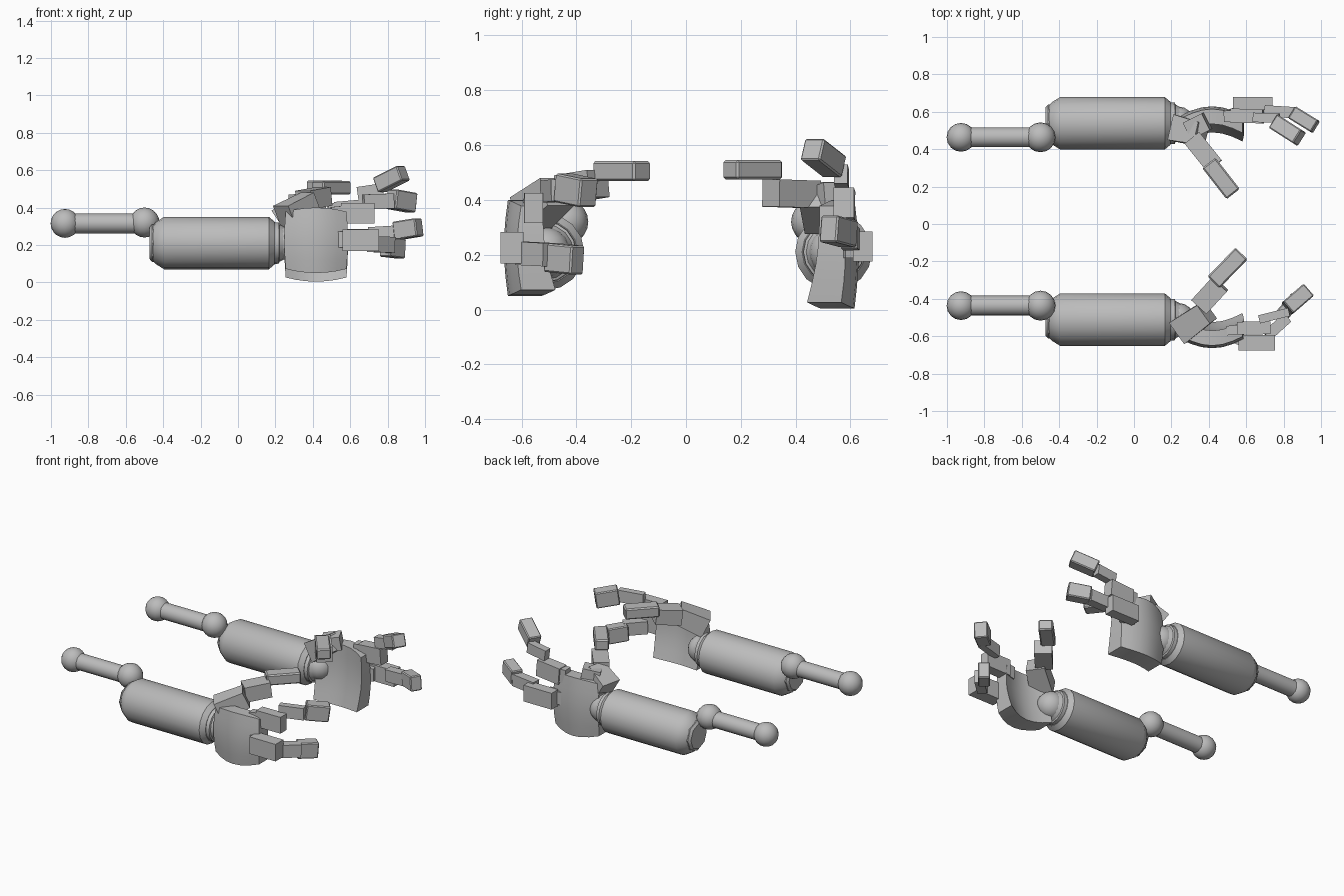
import bpy, bmesh, math
from mathutils import Vector, Matrix

cube = bpy.data.objects.get("Cube")
if cube:
    bpy.data.objects.remove(cube, do_unlink=True)

grey = bpy.data.materials.new("plain_grey")
grey.use_nodes = True
grey.diffuse_color = (0.5, 0.5, 0.5, 1)
grey.node_tree.nodes["Principled BSDF"].inputs["Base Color"].default_value = (0.5, 0.5, 0.5, 1)


def finish(name, bm, smooth=None):
    bmesh.ops.recalc_face_normals(bm, faces=bm.faces)
    mesh = bpy.data.meshes.new(name)
    bm.to_mesh(mesh)
    bm.free()
    mesh.materials.append(grey)
    ob = bpy.data.objects.new(name, mesh)
    bpy.context.collection.objects.link(ob)
    if smooth:
        bpy.ops.object.select_all(action='DESELECT')
        ob.select_set(True)
        bpy.context.view_layer.objects.active = ob
        bpy.ops.object.shade_smooth_by_angle(angle=math.radians(smooth))
    return ob


def lathe(name, profile, y, z, sides=16):
    """Revolve (x, radius) pairs about an axis along x."""
    bm = bmesh.new()
    rings = []
    for x, r in profile:
        rings.append([bm.verts.new((x, y + r * math.cos(a), z + r * math.sin(a)))
                      for a in (math.tau * i / sides for i in range(sides))])
    for a, b in zip(rings, rings[1:]):
        for i in range(sides):
            j = (i + 1) % sides
            bm.faces.new((a[i], a[j], b[j], b[i]))
    bm.faces.new(rings[0])
    bm.faces.new(rings[-1])
    return finish(name, bm, 35)


def ball(name, centre, radius):
    bm = bmesh.new()
    bmesh.ops.create_uvsphere(bm, u_segments=16, v_segments=10, radius=radius,
                              matrix=Matrix.Translation(centre))
    return finish(name, bm, 40)


def segment(name, start, end, width, height, taper=1.0, bevel=0.0):
    """Box running from start to end, optionally narrowing towards the end."""
    start, end = Vector(start), Vector(end)
    axis = (end - start).normalized()
    side = Vector((0, 0, 1)).cross(axis).normalized()
    up = axis.cross(side)
    bm = bmesh.new()
    bmesh.ops.create_cube(bm, size=1)
    for v in bm.verts:
        c = v.co.copy()
        k = taper if c.x > 0 else 1
        v.co = (start.lerp(end, c.x + 0.5) + side * c.y * width * k + up * c.z * height * k)
    if bevel:
        bmesh.ops.bevel(bm, geom=bm.edges[:], offset=bevel, segments=1, affect='EDGES')
    return finish(name, bm)


def palm(name, sign, outer, base, top):
    """Curved plate: bowed outwards along x and thinner towards the top."""
    bm = bmesh.new()
    cols, levels = 6, 5
    grid = {}
    for i in range(cols + 1):
        t = i / cols
        bow = math.sin(math.pi * min(1, t * 0.8 + 0.1))
        for k in range(levels + 1):
            h = k / levels
            edge = 0.022 * (2 * t - 1) ** 2
            low, high = base + edge, top - edge
            y_out = outer - 0.07 * (1 - bow) + 0.015 * math.sin(math.pi * h) - 0.01
            thick = 0.125 - 0.045 * h
            x = 0.255 + 0.325 * t + 0.008 * (2 * t - 1) * math.sin(math.pi * h)
            for s in (0, 1):
                grid[i, k, s] = bm.verts.new((x, sign * (y_out - s * thick), low + (high - low) * h))
    for i in range(cols):
        for k in range(levels):
            for s in (0, 1):
                bm.faces.new([grid[i + a, k + b, s] for a, b in ((0, 0), (1, 0), (1, 1), (0, 1))])
        for k in (0, levels):
            bm.faces.new((grid[i, k, 0], grid[i + 1, k, 0], grid[i + 1, k, 1], grid[i, k, 1]))
    for k in range(levels):
        for i in (0, cols):
            bm.faces.new((grid[i, k, 0], grid[i, k + 1, 0], grid[i, k + 1, 1], grid[i, k, 1]))
    return finish(name, bm, 35)


# Arms: rod with ball ends, barrel forearm, elbow cap and wrist
MID = 0.0135
for side, sign in (("right", -1), ("left", 1)):
    rod_y, arm_y = MID + sign * 0.45, MID + sign * 0.525
    ball(side + "_shoulder_ball", (-0.925, rod_y, 0.315), 0.077)
    ball(side + "_elbow_ball", (-0.5, rod_y, 0.32), 0.08)
    lathe(side + "_upper_arm_rod", [(-0.92, 0.053), (-0.5, 0.053)], rod_y, 0.315)
    lathe(side + "_elbow_cap", [(-0.473, 0.085), (-0.46, 0.1), (-0.4, 0.1)], arm_y, 0.21, 8)
    lathe(side + "_forearm", [(-0.455, 0.095), (-0.44, 0.112), (-0.395, 0.14),
                              (0.165, 0.14), (0.195, 0.115)], arm_y, 0.21)
    lathe(side + "_wrist_ring", [(0.19, 0.112), (0.218, 0.11), (0.222, 0.1),
                                 (0.25, 0.085)], arm_y, 0.21)
    ball(side + "_wrist_ball", (0.235, arm_y, 0.21), 0.09)

# Palms
palm("right_palm", -1, 0.66, 0.05, 0.4)
palm("left_palm", 1, 0.625, 0.004, 0.4)

# Thumbs
segment("right_thumb_base", (0.25, -0.57, 0.35), (0.39, -0.47, 0.43), 0.14, 0.13, 0.85)
segment("right_thumb_middle", (0.35, -0.44, 0.44), (0.46, -0.32, 0.46), 0.11, 0.1)
segment("right_thumb_tip", (0.425, -0.312, 0.505), (0.575, -0.158, 0.505), 0.09, 0.072, 1, 0.008)
segment("left_thumb_base", (0.23, 0.51, 0.33), (0.36, 0.48, 0.42), 0.14, 0.13, 0.85)
segment("left_thumb_back", (0.29, 0.5, 0.4), (0.39, 0.55, 0.42), 0.1, 0.09)
segment("left_thumb_middle", (0.31, 0.46, 0.42), (0.43, 0.31, 0.425), 0.1, 0.1)
segment("left_thumb_tip", (0.4, 0.327, 0.51), (0.53, 0.16, 0.51), 0.09, 0.07, 1, 0.008)

# Fingers: knuckle, base, middle and tip as (start, end, width, height)
fingers = {
    "right_upper_finger": [
        ((0.5, -0.57, 0.36), (0.6, -0.56, 0.37), 0.05, 0.085),
        ((0.55, -0.557, 0.37), (0.73, -0.555, 0.37), 0.068, 0.11),
        ((0.67, -0.51, 0.43), (0.83, -0.47, 0.435), 0.045, 0.08),
        ((0.82, -0.45, 0.445), (0.93, -0.355, 0.425), 0.085, 0.105)],
    "right_lower_finger": [
        ((0.52, -0.6, 0.23), (0.6, -0.63, 0.23), 0.06, 0.085),
        ((0.56, -0.635, 0.225), (0.755, -0.635, 0.225), 0.085, 0.115),
        ((0.71, -0.6, 0.205), (0.82, -0.5, 0.2), 0.06, 0.085),
        ((0.785, -0.495, 0.19), (0.87, -0.395, 0.18), 0.075, 0.105)],
    "left_upper_finger": [
        ((0.48, 0.575, 0.38), (0.57, 0.58, 0.38), 0.06, 0.09),
        ((0.52, 0.58, 0.375), (0.69, 0.575, 0.39), 0.075, 0.11),
        ((0.64, 0.57, 0.475), (0.775, 0.565, 0.495), 0.05, 0.07),
        ((0.755, 0.543, 0.52), (0.885, 0.46, 0.585), 0.085, 0.085)],
    "left_lower_finger": [
        ((0.5, 0.58, 0.23), (0.6, 0.61, 0.23), 0.06, 0.085),
        ((0.53, 0.645, 0.23), (0.74, 0.645, 0.23), 0.07, 0.11),
        ((0.7, 0.605, 0.255), (0.86, 0.595, 0.265), 0.06, 0.08),
        ((0.848, 0.595, 0.275), (0.97, 0.52, 0.295), 0.075, 0.098)],
}
for finger, parts in fingers.items():
    for label, (start, end, w, h) in zip(("knuckle", "base", "middle", "tip"), parts):
        segment(finger + "_" + label, start, end, w, h, 1, 0.006 if label == "tip" else 0)
